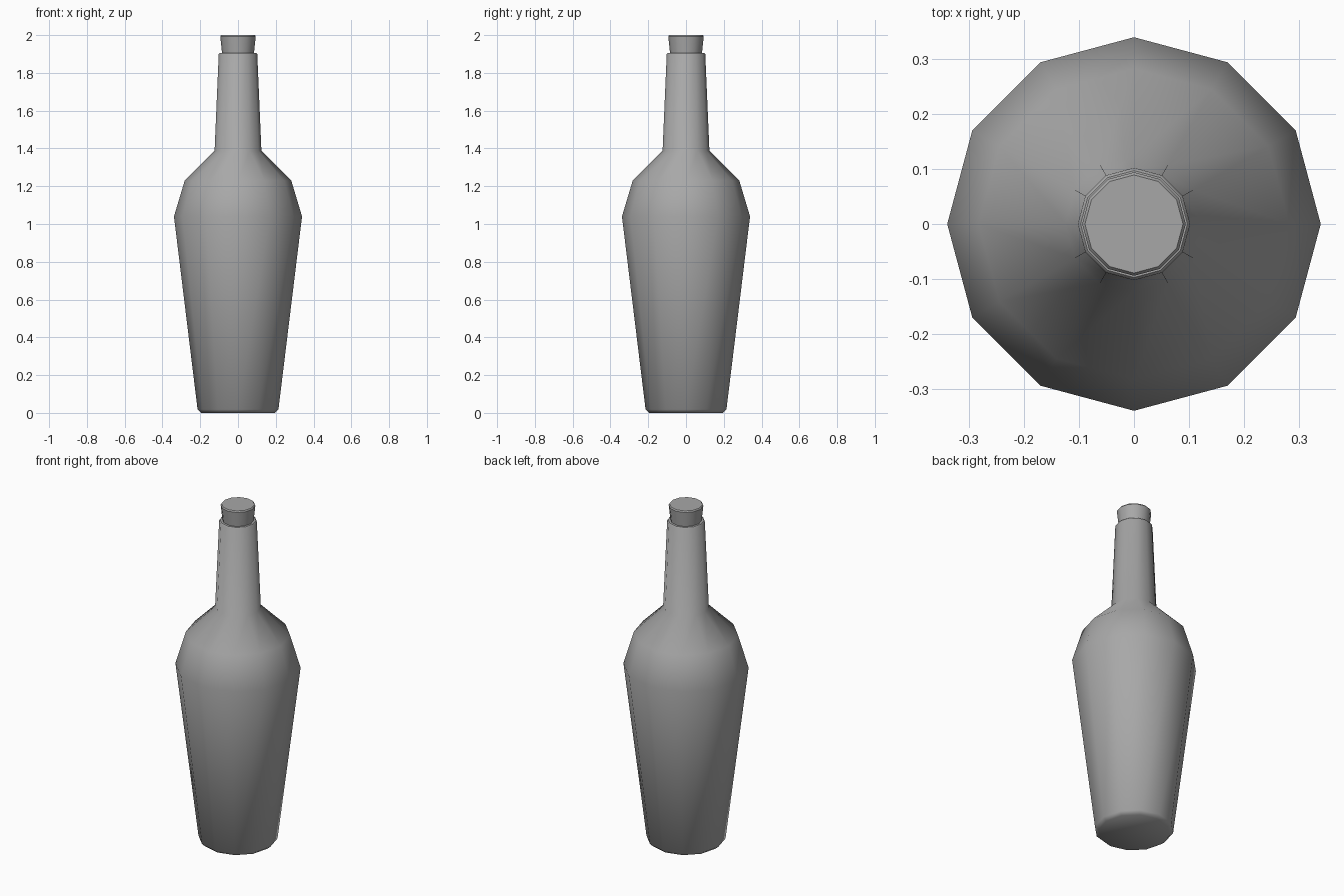
import bpy, bmesh, math

if "Cube" in bpy.data.objects:
    bpy.data.objects.remove(bpy.data.objects["Cube"])

SIDES = 12

# Dark grey shared by both parts
grey = bpy.data.materials.new("dark_grey")
grey.diffuse_color = (0.39, 0.39, 0.39, 1)
grey.use_nodes = True
grey.node_tree.nodes["Principled BSDF"].inputs["Base Color"].default_value = grey.diffuse_color


def lathe(name, profile, smooth_angle):
    """Revolve (radius, z) points around z and cap both ends."""
    bm = bmesh.new()
    rings = []
    for r, z in profile:
        rings.append([bm.verts.new((r * math.cos(2 * math.pi * i / SIDES),
                                    r * math.sin(2 * math.pi * i / SIDES), z))
                      for i in range(SIDES)])
    for a, b in zip(rings, rings[1:]):
        for i in range(SIDES):
            j = (i + 1) % SIDES
            bm.faces.new((a[i], a[j], b[j], b[i]))
    bm.faces.new(rings[0][::-1])
    bm.faces.new(rings[-1])
    mesh = bpy.data.meshes.new(name)
    bm.to_mesh(mesh)
    bm.free()
    mesh.materials.append(grey)
    obj = bpy.data.objects.new(name, mesh)
    bpy.context.collection.objects.link(obj)
    bpy.ops.object.select_all(action='DESELECT')
    obj.select_set(True)
    bpy.context.view_layer.objects.active = obj
    bpy.ops.object.shade_smooth_by_angle(angle=math.radians(smooth_angle))
    return obj


# Bottle body: chamfered base, flared body, shoulder, tapered neck
lathe("bottle", [(0.194, 0.0), (0.214, 0.018), (0.339, 1.04), (0.282, 1.23),
                 (0.124, 1.387), (0.102, 1.90), (0.097, 1.905)], 43)

# Stopper: wider at the top, with a small chamfer, seated in the neck
lathe("cork", [(0.083, 1.89), (0.085, 1.91), (0.094, 1.993), (0.089, 2.0)], 40)
